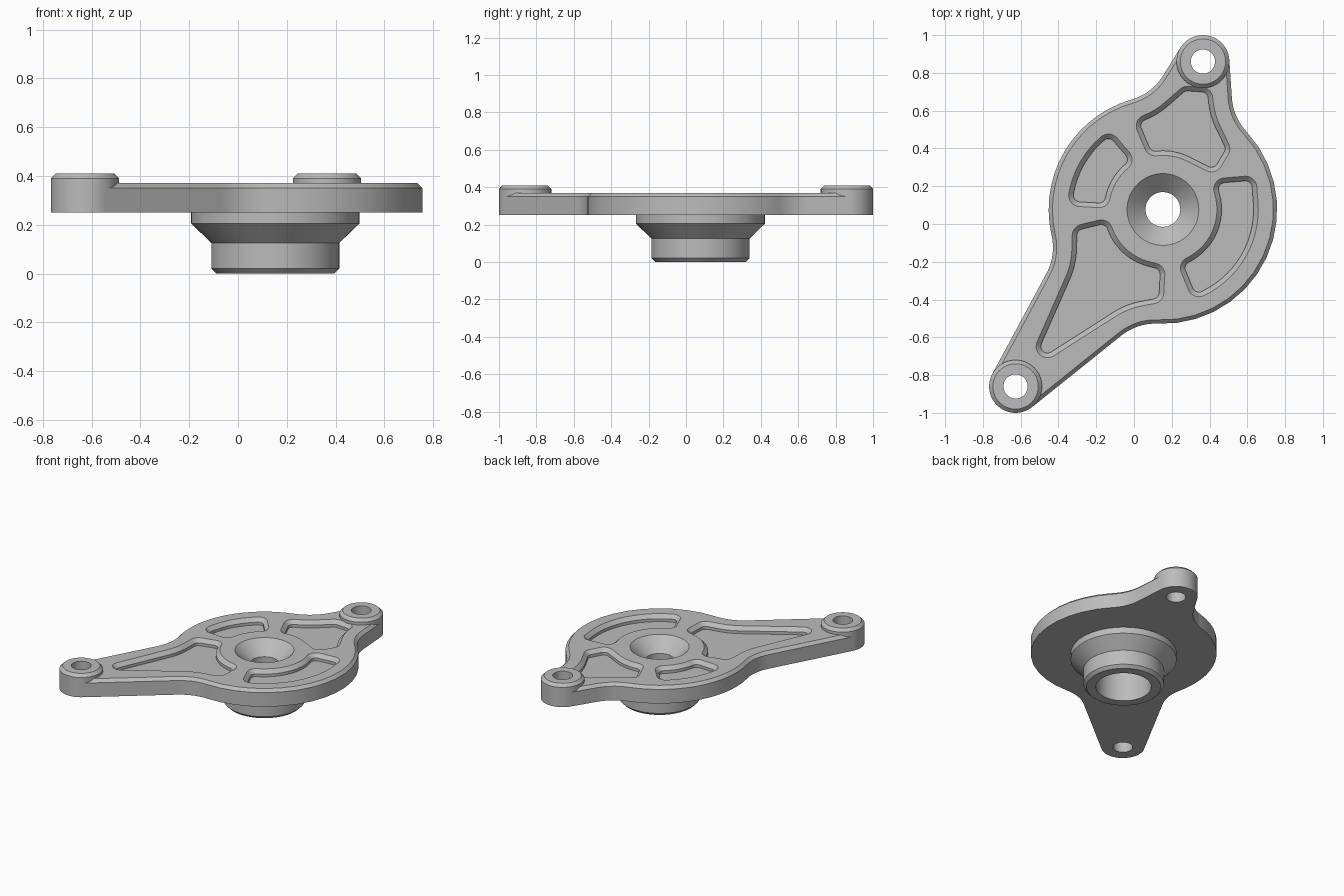
import bpy, bmesh, math
from mathutils import Vector

if "Cube" in bpy.data.objects:
    bpy.data.objects.remove(bpy.data.objects["Cube"])

metal = bpy.data.materials.new("grey_metal")
metal.use_nodes = True
metal.diffuse_color = (0.5, 0.5, 0.5, 1)
metal.node_tree.nodes["Principled BSDF"].inputs["Base Color"].default_value = (0.5, 0.5, 0.5, 1)

HUB = Vector((0.153, 0.077))
BOSSES = {"upper_boss": Vector((0.365, 0.86)), "lower_boss": Vector((-0.627, -0.86))}
DISK_R, BOSS_R, FILLET_R = 0.605, 0.14, 0.29
BOTTOM, TOP = 0.25, 0.37
RIM = 0.10      # wall between the plate edge and the pockets
CORNER = 0.06   # pocket corner radius


def belt(circles, offset=0.0, steps=14):
    """Outline running tangentially round signed circles; negative radii bend inward."""
    cs = [[Vector(c), r] for c, r in circles]
    n = len(cs)
    for i in range(n):  # slide small circles until they just touch the larger neighbour
        a, b = cs[i], cs[(i + 1) % n]
        small, big = (a, b) if abs(a[1]) < abs(b[1]) else (b, a)
        gap, d = abs(a[1] - b[1]), small[0] - big[0]
        if d.length < gap:
            small[0] = big[0] + d.normalized() * gap
    angles = []
    for i in range(n):
        (c1, r1), (c2, r2) = cs[i], cs[(i + 1) % n]
        d = c2 - c1
        ratio = max(-1, min(1, (r1 - r2) / d.length))
        angles.append(math.atan2(d.y, d.x) - math.acos(ratio))
    points = []
    for i, (c, r) in enumerate(cs):
        start, turn = angles[i - 1], angles[i] - angles[i - 1]
        sign = 1 if r > 0 else -1
        sweep = (sign * turn) % math.tau
        if sweep > math.tau - 0.2:
            sweep = 0
        for k in range(steps + 1):
            t = start + sign * sweep * k / steps
            points.append(c + (r + offset) * Vector((math.cos(t), math.sin(t))))
    return points


def loft(name, loops, ring=False):
    """Skin a stack of loops; cap the ends or join them into a ring."""
    bm = bmesh.new()
    rows = [[bm.verts.new(p) for p in loop] for loop in loops]
    pairs = list(zip(rows, rows[1:])) + ([(rows[-1], rows[0])] if ring else [])
    for a, b in pairs:
        for i in range(len(a)):
            bm.faces.new((a[i - 1], a[i], b[i], b[i - 1]))
    if not ring:
        bm.faces.new(rows[0])
        bm.faces.new(rows[-1])
    bmesh.ops.remove_doubles(bm, verts=bm.verts, dist=1e-4)
    bmesh.ops.recalc_face_normals(bm, faces=bm.faces)
    mesh = bpy.data.meshes.new(name)
    bm.to_mesh(mesh)
    bm.free()
    mesh.materials.append(metal)
    obj = bpy.data.objects.new(name, mesh)
    bpy.context.collection.objects.link(obj)
    return obj


def prism(name, circles, levels):
    return loft(name, [[(p.x, p.y, z) for p in belt(circles, off)] for off, z in levels])


def lathe(name, centre, profile, ring=True, sides=64):
    turns = [math.tau * k / sides for k in range(sides)]
    return loft(name, [[(centre.x + r * math.cos(t), centre.y + r * math.sin(t), z)
                        for t in turns] for r, z in profile], ring)


def activate(obj):
    bpy.ops.object.select_all(action="DESELECT")
    obj.select_set(True)
    bpy.context.view_layer.objects.active = obj


def cut(obj, cutter):
    mod = obj.modifiers.new("cut", "BOOLEAN")
    mod.operation, mod.solver, mod.object = "DIFFERENCE", "EXACT", cutter
    activate(obj)
    bpy.ops.object.modifier_apply(modifier=mod.name)
    bpy.data.objects.remove(cutter)


def fillet(degrees, inset=0.0):
    """Concave circle touching the round body at the given angle."""
    a = math.radians(degrees)
    centre = HUB + (DISK_R + FILLET_R) * Vector((math.cos(a), math.sin(a)))
    return centre, -(FILLET_R + inset)


def corner(x, y):
    return (x, y), CORNER


# Plate: round body blended into two arms, chamfered on top
disk = (HUB, DISK_R)
upper, lower = [(c, BOSS_R) for c in BOSSES.values()]
outline = [upper, fillet(106), disk, fillet(193), lower, fillet(267.5), disk, fillet(43)]
plate = prism("plate", outline, [(0, BOTTOM), (0, TOP - 0.02), (-0.02, TOP)])

# Four pockets between the webs
outer = (HUB, DISK_R - RIM)
inner = (HUB, -0.286)
pockets = [
    [corner(0.357, 0.664), corner(0.283, 0.669), fillet(106, RIM), corner(0.071, 0.521),
     corner(0.114, 0.415), inner, corner(0.41, 0.336), corner(0.447, 0.399), fillet(43, RIM)],
    [corner(-0.13, 0.41), outer, corner(-0.278, 0.151), corner(-0.183, 0.146),
     inner, corner(-0.066, 0.336)],
    [corner(0.59, 0.193), corner(0.479, 0.183), inner, corner(0.304, -0.23),
     corner(0.341, -0.32), outer],
    [corner(-0.161, -0.034), corner(-0.267, -0.061), fillet(193, RIM), corner(-0.458, -0.648),
     fillet(267.5, RIM), corner(0.098, -0.362), corner(0.103, -0.267), inner],
]
for shape in pockets:
    cut(plate, prism("pocket_cutter", shape, [(-0.025, TOP - 0.045), (-0.025, TOP - 0.025),
                                              (0, TOP), (0.025, TOP + 0.025)]))

# Openings in the plate for the hub and the bosses
cut(plate, lathe("hub_cutter", HUB, [(0.19, 0.1), (0.19, 0.5)], ring=False))
for centre in BOSSES.values():
    cut(plate, lathe("boss_cutter", centre, [(0.12, 0.1), (0.12, 0.5)], ring=False))

# Hub: countersunk top, stepped collar and wide bore underneath
hub = lathe("hub", HUB, [(0.19, TOP), (0.345, BOTTOM), (0.345, 0.205), (0.262, 0.125),
                         (0.262, 0.02), (0.242, 0), (0.18, 0), (0.18, 0.22),
                         (0.092, 0.22), (0.092, 0.28)])

# Bolt bosses at the arm ends
parts = [plate, hub]
for name, centre in BOSSES.items():
    parts.append(lathe(name, centre, [(0.064, BOTTOM), (BOSS_R, BOTTOM), (BOSS_R, 0.39),
                                      (BOSS_R - 0.02, 0.41), (0.064, 0.41)]))

for part in parts:
    activate(part)
    bpy.ops.object.shade_smooth_by_angle(angle=math.radians(25))
